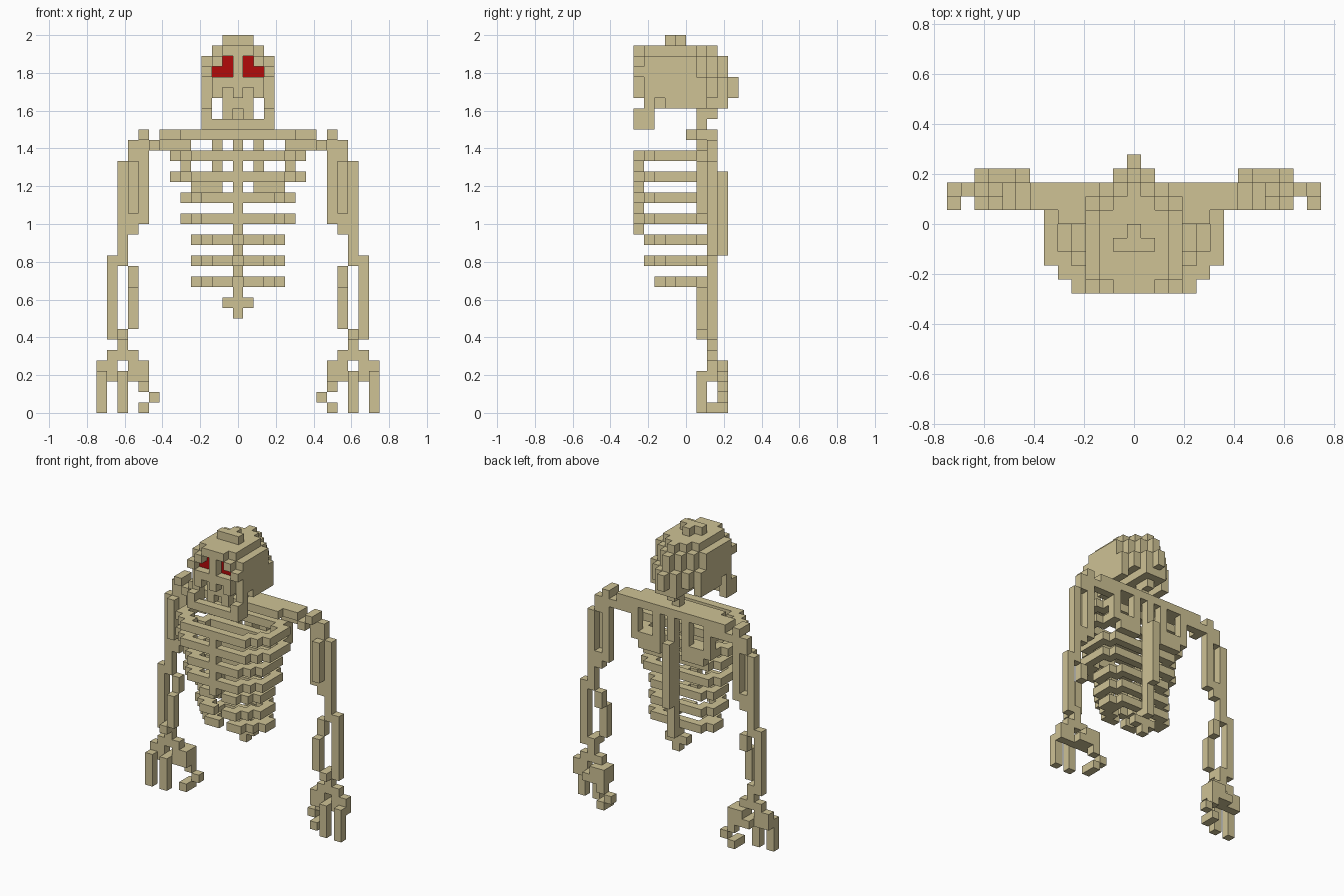
import bpy
import bmesh
from mathutils import Vector

if "Cube" in bpy.data.objects:
    bpy.data.objects.remove(bpy.data.objects["Cube"], do_unlink=True)

V = 2 / 36  # size of one block


def material(name, rgb):
    m = bpy.data.materials.new(name)
    m.use_nodes = True
    m.diffuse_color = (*rgb, 1)
    m.node_tree.nodes["Principled BSDF"].inputs["Base Color"].default_value = (*rgb, 1)
    return m


BONE = material("bone", (0.62, 0.54, 0.30))
RED = material("eye_red", (0.45, 0.003, 0.003))


def span(r):
    """A single block number, or an inclusive pair, as a range."""
    return range(r, r + 1) if isinstance(r, int) else range(r[0], r[1] + 1)


def box(x, y, z):
    return {(a, b, c) for a in span(x) for b in span(y) for c in span(z)}


def flip(blocks):
    return {(-x, y, z) for x, y, z in blocks}


def both(blocks):
    return blocks | flip(blocks)


def build(name, blocks, mat=BONE):
    """Skin a set of blocks with only its outer faces, then merge flat areas."""
    bm = bmesh.new()
    for b in sorted(blocks):
        centre = Vector((b[0], b[1] - 4.5, b[2] + 0.5))
        for axis in range(3):
            for s in (-1, 1):
                n = list(b)
                n[axis] += s
                if tuple(n) in blocks:
                    continue
                u, v = (axis + 1) % 3, (axis + 2) % 3
                corners = []
                for a, c in ((-1, -1), (1, -1), (1, 1), (-1, 1)):
                    p = centre.copy()
                    p[axis] += s / 2
                    p[u] += a / 2
                    p[v] += c / 2
                    corners.append(bm.verts.new(p * V))
                bm.faces.new(corners if s > 0 else corners[::-1])
    bmesh.ops.remove_doubles(bm, verts=bm.verts[:], dist=V * 0.01)
    bmesh.ops.dissolve_limit(bm, angle_limit=0.01, verts=bm.verts[:], edges=bm.edges[:])
    me = bpy.data.meshes.new(name)
    bm.to_mesh(me)
    bm.free()
    me.materials.append(mat)
    ob = bpy.data.objects.new(name, me)
    bpy.context.collection.objects.link(ob)


def build_pair(name, blocks):
    build("left_" + name, blocks)
    build("right_" + name, flip(blocks))


# Skull: a dome whose half width shrinks towards the back and the top
skull = set()
for z in range(30, 35):
    for y in range(10):
        w = min(3 - z // 34, 9 - y - (z - 30) // 2)
        skull |= box((-w, w), y, z)
skull |= box((-1, 1), 3, 35) | box(0, 4, 35)          # crown
skull |= box((-1, 1), (1, 8), 29)                     # underside
skull |= both(box(3, (3, 6), 29) | box(1, 1, 28))     # lower sides, upper teeth
skull -= both(box(3, 0, 33) | box(3, 0, (30, 31)))    # stepped-back temples and cheeks
skull -= both(box(2, 0, 34) | box(1, 0, 30))          # brow corners, nostrils

# Eyes sit one block deep in their sockets
eyes = both(box(1, 1, (32, 33)) | box(2, 1, 32))
sockets = {(x, y - 1, z) for x, y, z in eyes}
build("skull", skull - eyes - sockets)
build("eyes", eyes, RED)
build("jaw", both(box(3, 1, 29) | box(3, (0, 1), (27, 28)) | box((0, 2), 0, 27)))

# Spine with neck, rear ridge and tail bone
spine = box(0, 7, (11, 26)) | box(0, 8, (15, 22)) | box(0, 6, (26, 28)) | box(0, 7, 28)
for z in range(12, 25, 2):
    spine |= box(0, 6, z)
build("spine", spine | box(0, 6, (9, 11)) | box((-1, 1), 6, 10))

# Ribs narrow downwards; the lower ones are shorter and open at the front
for n in range(7):
    z = 24 - 2 * n
    w = max(4, 6 - n // 2)
    f = max(0, n // 2 - 1)
    rib = box((1, w - 1), 6, z) | box(w, (f + 2, 5), z) | box(w - 1, 5, z)
    rib |= box(w - 1, (f + 1, f + 2), z) | box(w - 2, (f, f + 1), z)
    rib |= box((n // 4, w - 2), f, z)
    build(f"rib_{n + 1}", both(rib))
build("sternum", box(0, 0, (17, 24)))

# Collar bones and shoulder blades
build("collar_bones", box((-7, 7), (6, 7), 26) | box((-5, 5), 5, 26))
build_pair("shoulder_blade", box((5, 6), 7, 25) | box(5, 7, (22, 24))
           | box(2, 7, (21, 25)) | box((3, 4), 7, (21, 22)))

# Upper arm: stepped columns, the middle one bowed forward
arm = box(9, 7, (18, 26)) | box(10, 7, (17, 25)) | box(11, 7, (15, 23))
arm -= box(10, 7, (19, 23))
build_pair("upper_arm", arm | box(10, 6, (19, 23)) | box((7, 8), 7, 25)
           | box(8, 6, 25) | box(9, 6, 26))

# Forearm: two bones joined at elbow and wrist
build_pair("forearm", box(12, 7, (7, 14)) | box(10, 7, (12, 13))
           | box(10, 6, (8, 11)) | box(11, 7, 14) | box(11, (6, 7), 7))

# Hand: wrist, palm ring and fingers
build_pair("hand", box(11, 7, 6) | box((10, 12), 7, 5) | box((12, 13), 7, 4)
           | box((9, 10), (7, 8), 4) | box((9, 13), 7, 3) | box((9, 11), 8, 3))
build_pair("outer_finger", box(13, 6, (0, 3)))
build_pair("middle_finger", box(11, 6, (0, 3)))
build_pair("thumb", box(9, 8, 2) | box(8, 8, 1) | box(9, (7, 8), 0))
